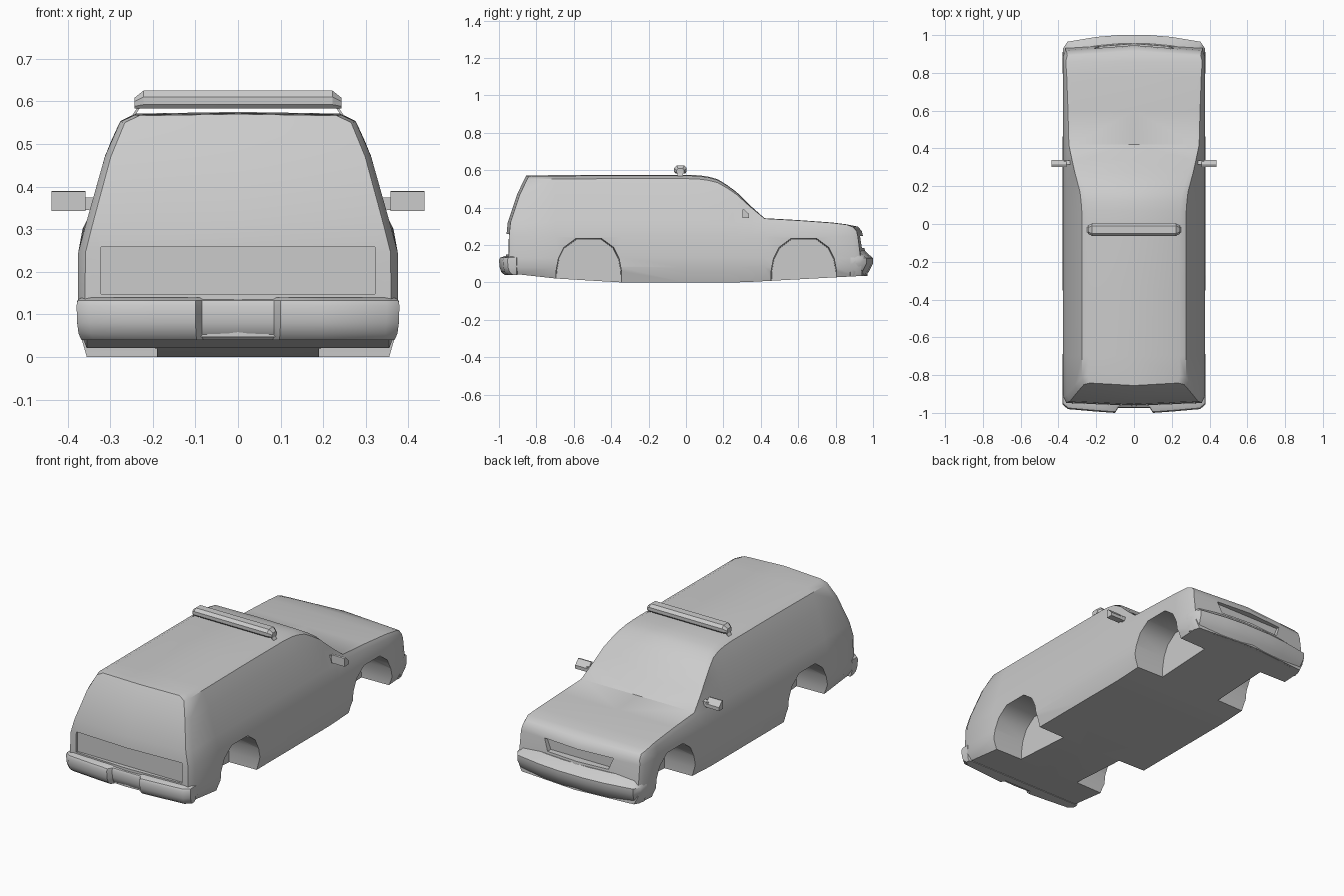
import bpy, bmesh, math

if "Cube" in bpy.data.objects:
    bpy.data.objects.remove(bpy.data.objects["Cube"])


def interp(t, pts):
    if t <= pts[0][0]:
        return pts[0][1]
    for (a, u), (b, v) in zip(pts, pts[1:]):
        if t <= b:
            return u + (v - u) * (t - a) / (b - a)
    return pts[-1][1]


def new_object(name, bm):
    bmesh.ops.recalc_face_normals(bm, faces=bm.faces)
    me = bpy.data.meshes.new(name)
    bm.to_mesh(me)
    bm.free()
    ob = bpy.data.objects.new(name, me)
    bpy.context.collection.objects.link(ob)
    return ob


def loft(name, rings):
    """Closed rings joined by quads, with end caps."""
    bm = bmesh.new()
    vs = [[bm.verts.new(p) for p in r] for r in rings]
    n = len(rings[0])
    for a, b in zip(vs, vs[1:]):
        for i in range(n):
            k = (i + 1) % n
            bm.faces.new((a[i], a[k], b[k], b[i]))
    bm.faces.new(vs[0])
    bm.faces.new(vs[-1])
    return new_object(name, bm)


def finish(ob, angle):
    bpy.ops.object.select_all(action='DESELECT')
    ob.select_set(True)
    bpy.context.view_layer.objects.active = ob
    bpy.ops.object.convert(target='MESH')
    bpy.ops.object.shade_smooth_by_angle(angle=math.radians(angle))


def cut(ob, cutter):
    cutter.hide_render = True
    cutter.hide_viewport = True
    m = ob.modifiers.new("cut", 'BOOLEAN')
    m.object = cutter
    m.solver = 'EXACT'


# Body: half cross-sections lofted along the length
WIDTH = [(.245, .375), (.30, .365), (.34, .345), (.48, .31), (.55, .278), (.57, .262)]
BOTTOM = [(-.96, .048), (-.5, 0), (.3, 0), (.95, .035)]
REAR = [(0, -.95), (.30, -.945), (.48, -.885), (.57, -.84)]
FRONT = [(0, .945), (.17, .93), (.27, .915), (.30, .89)]


def section(y, top, end=None, shift=0, sx=1):
    b = interp(y, BOTTOM)
    belt = min(.32, top - .025)
    pts = [(0, b), (.355, b), (.378, .08), (.376, .13), (.375, .245), (interp(belt, WIDTH), belt)]
    for f, inset in ((.6, 0), (.92, 0), (.985, .022)):
        z = belt + (top - belt) * f
        pts.append((interp(z, WIDTH) - inset, z))
    pts.append((0, top))
    return [(x * sx, interp(z, end) + shift if end else y, z) for x, z in pts]


mid = [(-.7, .573), (-.35, .575), (0, .575), (.07, .572), (.12, .565), (.17, .551), (.22, .52),
       (.27, .483), (.34, .414), (.42, .343), (.6, .333), (.78, .32)]
rings = [section(-.95, .57, REAR, 0, .955), section(-.93, .572, REAR, .035)]
rings += [section(y, t) for y, t in mid]
rings += [section(.91, .31, FRONT, -.03), section(.94, .298, FRONT, 0, .965)]

bm = bmesh.new()
vs = [[bm.verts.new(p) for p in r] for r in rings]
for a, b in zip(vs, vs[1:]):
    for i in range(len(a) - 1):
        bm.faces.new((a[i], a[i + 1], b[i + 1], b[i]))
# bowed tailgate and nose
for ring, bulge in ((vs[0], -.015), (vs[-1], .028)):
    ring[0].co.y += bulge
    ring[-1].co.y += bulge
    mids = [bm.verts.new((0, v.co.y + bulge, v.co.z)) for v in ring[1:-1]]
    mids = [ring[0]] + mids + [ring[-1]]
    for i in range(len(ring) - 1):
        f = []
        for v in (ring[i], ring[i + 1], mids[i + 1], mids[i]):
            if v not in f:
                f.append(v)
        bm.faces.new(f)
body = new_object("body_shell", bm)
mod = body.modifiers.new("mirror", 'MIRROR')
mod.use_clip = True

# Wheel wells
ARCH = [(-.18, -.06), (-.178, .06), (-.165, .13), (-.135, .19), (-.07, .238), (.07, .238),
        (.135, .19), (.165, .13), (.178, .06), (.18, -.06)]
for yc, end in ((-.52, "rear"), (.63, "front")):
    for s, side in ((-1, "left"), (1, "right")):
        cut(body, loft(f"{end}_{side}_wheel_well_cutter",
                       [[(s * x, yc + y * k, z * k) for y, z in ARCH] for x, k in ((.19, .96), (.5, 1))]))

# Tailgate panel and grille recesses
cut(body, loft("tailgate_panel_cutter",
               [[(x, y, z) for x, z in ((-.322, .148), (.322, .148), (.322, .258), (-.322, .258))]
                for y in (-1.05, -.938)]))
cut(body, loft("grille_cutter",
               [[(x, y, z) for x, z in ((-.185, .185), (.185, .185), (.21, .248), (-.21, .248))]
                for y in (1.1, .912)]))
finish(body, 38)

# Bumpers: plan outlines stacked in height
def bumper(name, plan, layers):
    outline = plan + [(-x, y) for x, y in reversed(plan)]
    ob = loft(name, [[(x * (1 - d), y - math.copysign(d, y) * (abs(y) > .92), z) for x, y in outline]
                     for z, d in layers])
    finish(ob, 35)


bumper("rear_bumper",
       [(.36, -.90), (.379, -.905), (.379, -.955), (.35, -.98), (.2, -.993), (.1, -1.0), (.085, -.975)],
       [(.04, .03), (.055, .012), (.08, .004), (.12, 0), (.132, .006), (.14, .03)])
bumper("front_bumper",
       [(.36, .87), (.378, .88), (.375, .93), (.352, .965), (.2, .99), (.08, 1.0)],
       [(.034, .04), (.06, .02), (.10, 0), (.13, 0), (.155, .03), (.172, .045)])

# Roof light bar: chamfered section with tapered ends
BAR = [(-.026, .583), (.026, .583), (.034, .592), (.034, .61), (.02, .625), (-.02, .625), (-.034, .61), (-.034, .592)]
bar = loft("roof_light_bar",
           [[(x, -.03 + y * k, .583 + (z - .583) * k) for y, z in BAR]
            for x, k in ((-.243, .6), (-.222, 1), (.222, 1), (.243, .6))])
finish(bar, 25)

# Light bar brackets and door mirrors on both sides
HEAD = [(.302, .388), (.312, .39), (.338, .362), (.338, .343), (.302, .343)]
for s, side in ((-1, "left"), (1, "right")):
    loft(f"{side}_bar_bracket",
         [[(s * (x + dx), y, z) for dx, y in ((0, -.045), (.006, -.045), (.006, -.015), (0, -.015))]
          for x, z in ((.25, .555), (.228, .588))])
    loft(f"{side}_mirror_stalk",
         [[(s * x, y, z) for y, z in ((.315, .345), (.335, .345), (.335, .37), (.315, .374))]
          for x in (.325, .37)])
    head = loft(f"{side}_mirror_head",
                [[(s * x, y, z) for y, z in HEAD] for x in (.358, .438)])
    finish(head, 30)
